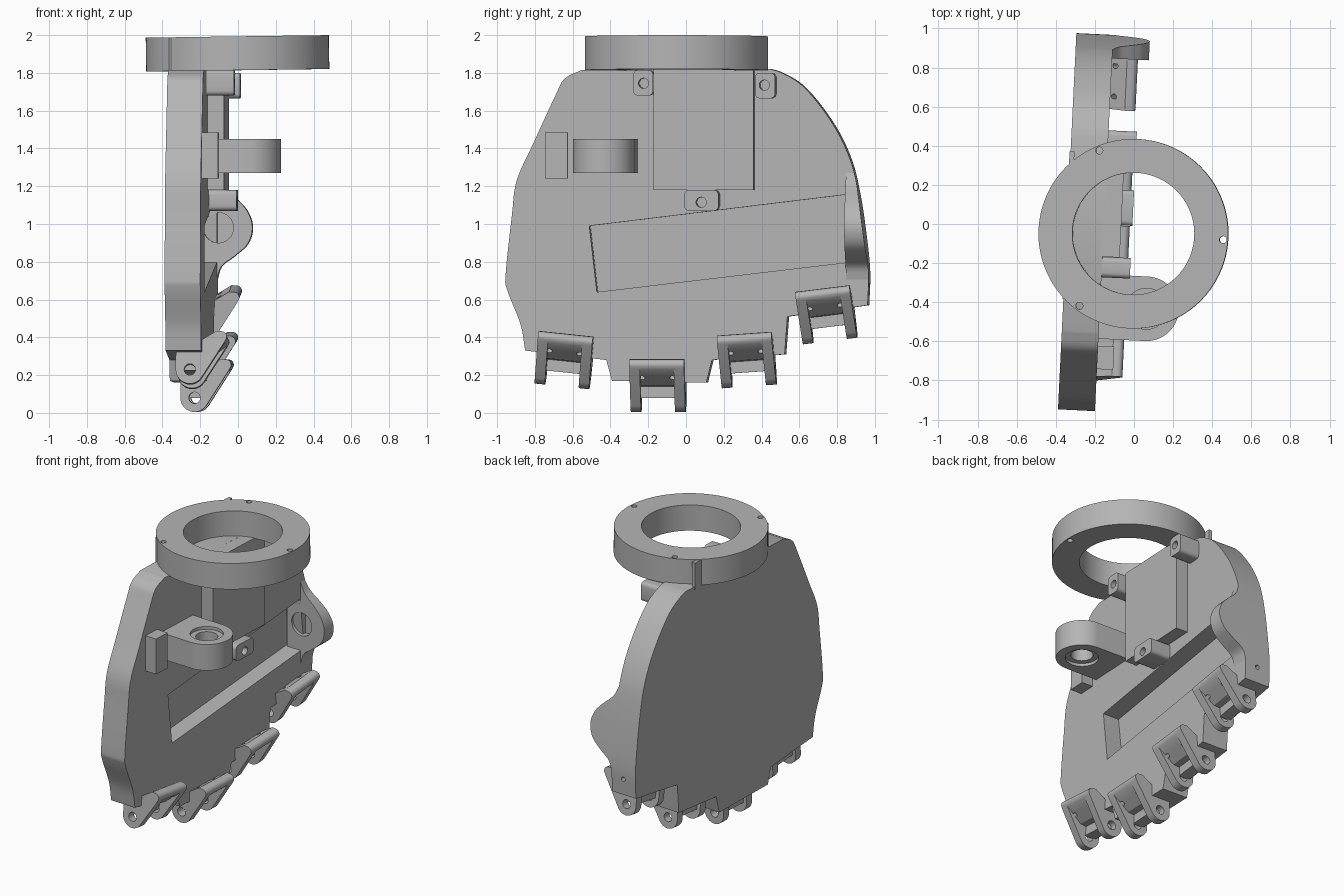
import bpy, bmesh, math
from mathutils import Matrix, Vector

if "Cube" in bpy.data.objects:
    bpy.data.objects.remove(bpy.data.objects["Cube"])

GREY = (0.46, 0.46, 0.46, 1)
mat = bpy.data.materials.new("plain grey")
mat.use_nodes = True
mat.diffuse_color = GREY
mat.node_tree.nodes["Principled BSDF"].inputs["Base Color"].default_value = GREY

TURN = Matrix.Rotation(math.radians(-2.8), 4, "Z")  # the whole part sits slightly turned
OUT, INN = -0.342, -0.153                           # outer and inner plate faces
PLACE = {"x": lambda a, b, t: (t, a, b),
         "y": lambda a, b, t: (a, t, b),
         "z": lambda a, b, t: (a, b, t)}


def prism(name, pts, axis, lo, hi, local=Matrix(), bevel=0):
    """Extrude a flat outline along an axis."""
    bm = bmesh.new()
    face = bm.faces.new([bm.verts.new(PLACE[axis](a, b, lo)) for a, b in pts])
    new = bmesh.ops.extrude_face_region(bm, geom=[face])["geom"]
    shift = Vector(PLACE[axis](0, 0, hi - lo))
    bmesh.ops.translate(bm, vec=shift, verts=[v for v in new if isinstance(v, bmesh.types.BMVert)])
    bmesh.ops.recalc_face_normals(bm, faces=bm.faces)
    if bevel:
        along = [e for e in bm.edges
                 if abs((e.verts[0].co - e.verts[1].co).normalized().dot(shift.normalized())) > 0.99]
        bmesh.ops.bevel(bm, geom=along, offset=bevel, segments=4, profile=0.5, affect="EDGES")
    me = bpy.data.meshes.new(name)
    bm.to_mesh(me)
    bm.free()
    me.transform(TURN @ local)
    me.materials.append(mat)
    ob = bpy.data.objects.new(name, me)
    bpy.context.collection.objects.link(ob)
    return ob


def rect(a0, a1, b0, b1):
    return [(a0, b0), (a1, b0), (a1, b1), (a0, b1)]


def arc(a, b, r, start=0, end=360, n=48):
    full = end - start == 360
    steps = n if full else n + 1
    return [(a + r * math.cos(math.radians(start + (end - start) * i / n)),
             b + r * math.sin(math.radians(start + (end - start) * i / n))) for i in range(steps)]


def smooth(points, n=6):
    """Flowing line through the given points."""
    p = [Vector(q) for q in points]
    p = [2 * p[0] - p[1]] + p + [2 * p[-1] - p[-2]]
    res = []
    for i in range(1, len(p) - 2):
        a, b, c, d = p[i - 1:i + 3]
        for k in range(n):
            t = k / n
            res.append(tuple(0.5 * (2 * b + (c - a) * t + (2 * a - 5 * b + 4 * c - d) * t * t
                                    + (3 * b - a - 3 * c + d) * t ** 3)))
    return res + [tuple(p[-2])]


def combine(ob, cutter, mode="DIFFERENCE"):
    mod = ob.modifiers.new("cut", "BOOLEAN")
    mod.operation, mod.object, mod.solver = mode, cutter, "EXACT"
    bpy.context.view_layer.objects.active = ob
    bpy.ops.object.modifier_apply(modifier=mod.name)
    bpy.data.objects.remove(cutter)


def hole(ob, a, b, r, axis, lo, hi, local=Matrix()):
    combine(ob, prism("cutter", arc(a, b, r, n=32), axis, lo, hi, local))


# Main side plate
front_edge = smooth([(-0.86, 0.33), (-0.885, 0.47), (-0.955, 0.65), (-0.963, 0.74), (-0.93, 1.05),
                     (-0.905, 1.23), (-0.82, 1.42), (-0.70, 1.68), (-0.65, 1.77), (-0.56, 1.815)])
back_edge = smooth([(0.44, 1.82), (0.5, 1.8), (0.6, 1.74), (0.7, 1.63), (0.8, 1.48), (0.87, 1.32),
                    (0.91, 1.15), (0.94, 0.95), (0.96, 0.75), (0.955, 0.57)])
steps = [(0.53, 0.51), (0.515, 0.31), (0.13, 0.28), (0.10, 0.16), (-0.40, 0.17), (-0.43, 0.28)]
outline = front_edge + back_edge + steps
plate = prism("side_plate", outline, "x", OUT, INN)
pocket = [(-0.52, 0.99), (0.835, 1.155), (0.875, 0.80), (-0.48, 0.64)]
combine(plate, prism("cutter", pocket, "x", INN - 0.12, INN + 0.1))
for z in (0.68, 1.02):
    hole(plate, -0.245, z, 0.015, "y", 0.88, 1.1)

# Rear lug that follows the curved back edge
lug = prism("rear_lug", outline, "x", OUT + 0.02, 0.2)
lug_side = smooth([(-0.153, 1.27), (-0.12, 1.2), (-0.05, 1.135), (0.01, 1.065), (0.035, 0.98),
                   (0.01, 0.895), (-0.06, 0.83), (-0.13, 0.775), (-0.155, 0.70)])
combine(lug, prism("cutter", [(-0.26, 1.27)] + lug_side + [(-0.26, 0.70)], "y", 0.84, 1.1), "INTERSECT")
hole(lug, -0.145, 0.98, 0.08, "y", 0.7, 0.89)

# Top ring with bolt holes, slightly tilted
tilt = Matrix.Translation((0, -0.05, 1.9)) @ Matrix.Rotation(math.radians(-0.8), 4, "Y")
ring = prism("top_ring", arc(0, 0, 0.485, n=96), "z", -0.086, 0.093, tilt)
combine(ring, prism("cutter", arc(0, 0, 0.312, n=96), "z", -0.3, 0.3, tilt))
for a in (115, 236, -1):
    r = math.radians(a)
    hole(ring, 0.46 * math.cos(r), 0.46 * math.sin(r), 0.018, "z", -0.3, 0.3, tilt)
prism("ring_seat", rect(OUT - 0.005, -0.322, -0.40, 0.355), "z", 1.80, 1.985)

# Raised mounting pad and its three drilled tabs
prism("mounting_pad", rect(-0.175, 0.355, 1.18, 1.818), "x", INN - 0.01, -0.065)
for name, y0, y1, z0, z1, hy, hz in (("front_tab", -0.28, -0.175, 1.68, 1.815, -0.225, 1.745),
                                     ("rear_tab", 0.365, 0.472, 1.665, 1.8, 0.415, 1.735),
                                     ("lower_tab", -0.01, 0.172, 1.07, 1.18, 0.08, 1.115)):
    tab = prism(name, rect(y0, y1, z0, z1), "x", INN - 0.01, -0.008, bevel=0.025)
    hole(tab, hy, hz, 0.027, "x", INN + 0.03, 0.1)

# Pivot arm with counterbored bearing hole
cx, cy = 0.085, -0.43
arm = prism("pivot_arm", [(INN - 0.01, cy - 0.165)] + arc(cx, cy, 0.165, -90, 90)
            + [(INN - 0.01, cy + 0.165)], "z", 1.27, 1.45)
hole(arm, cx, cy, 0.07, "z", 1.0, 1.6)
hole(arm, cx, cy, 0.105, "z", 1.43, 1.6)
hole(arm, cx, cy, 0.105, "z", 1.1, 1.29)
prism("stop_block", rect(INN - 0.01, -0.07, -0.75, -0.632), "z", 1.24, 1.485)

# Hinge brackets along the stepped bottom edge
tip = smooth([(0.185, 0.15), (0.195, 0.175), (0.18, 0.2), (0.14, 0.205)], 3)
leg_shape = arc(0, 0, 0.075, 180, 325, 24) + tip + [(0, 0.12), (-0.075, 0.09)]
web_shape = [(-0.05, 0), (0.03, 0), (0.03, 0.06), (0.075, 0.065)] + tip + [(0, 0.12), (-0.05, 0.1)]
for i, (y, z, angle) in enumerate(((-0.66, 0.215, -6), (-0.157, 0.08, 0),
                                   (0.32, 0.215, 4), (0.745, 0.455, 7)), 1):
    local = Matrix.Translation((-0.216, y, z)) @ Matrix.Rotation(math.radians(angle), 4, "X")
    web = prism(f"hinge_web_{i}", web_shape, "y", -0.1, 0.1, local)
    for side, lo in (("front", -0.145), ("rear", 0.09)):
        leg = prism(f"hinge_leg_{side}_{i}", leg_shape, "y", lo, lo + 0.055, local)
        hole(leg, 0, 0, 0.03, "y", -0.3, 0.3, local)
    # bolt holes square to the sloping flange
    for s in (-0.08, 0.08):
        slope = local @ Matrix.Translation((0.11, s, 0.13)) @ Matrix.Rotation(math.radians(-36), 4, "Y")
        hole(web, 0, 0, 0.015, "z", -0.15, 0.15, slope)

# Smooth shading with crisp edges
for ob in bpy.context.view_layer.objects:
    if ob.type == "MESH" and mat.name in ob.data.materials:
        bpy.ops.object.select_all(action="DESELECT")
        ob.select_set(True)
        bpy.context.view_layer.objects.active = ob
        bpy.ops.object.shade_smooth_by_angle(angle=math.radians(30))
